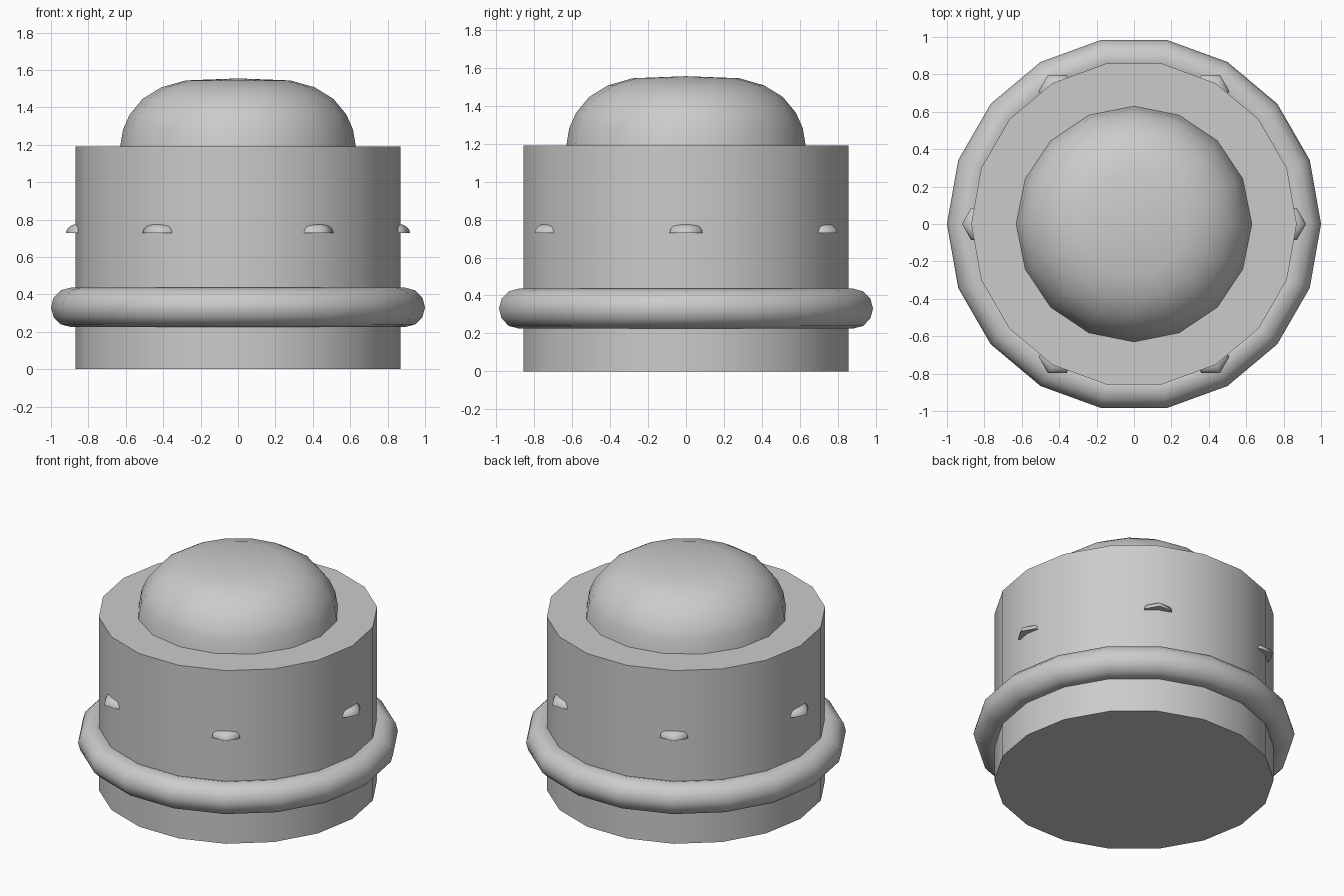
import bpy, math

if "Cube" in bpy.data.objects:
    bpy.data.objects.remove(bpy.data.objects["Cube"])

grey = bpy.data.materials.new("plain grey")
grey.diffuse_color = (0.6, 0.6, 0.6, 1)
grey.use_nodes = True
grey.node_tree.nodes["Principled BSDF"].inputs["Base Color"].default_value = grey.diffuse_color

# Rounded dome outline as fractions of radius and height, rim to crown
DOME = [(1, 0), (0.976, 0.25), (0.92, 0.47), (0.81, 0.70), (0.65, 0.87), (0.445, 0.97)]


def finish(obj, name, angle):
    obj.name = name
    obj.data.materials.clear()
    obj.data.materials.append(grey)
    bpy.ops.object.select_all(action='DESELECT')
    obj.select_set(True)
    bpy.context.view_layer.objects.active = obj
    bpy.ops.object.shade_smooth_by_angle(angle=math.radians(angle))


def dome(name, radius, height, sides, loc, angle):
    verts, faces = [], []
    for r, z in DOME:
        for i in range(sides):
            a = 2 * math.pi * i / sides
            verts.append((r * radius * math.cos(a), r * radius * math.sin(a), z * height))
    verts.append((0, 0, height))
    top, last = len(verts) - 1, (len(DOME) - 1) * sides
    for i in range(sides):
        j = (i + 1) % sides
        for k in range(0, last, sides):
            faces.append((k + i, k + j, k + sides + j, k + sides + i))
        faces.append((last + i, last + j, top))
    faces.append(tuple(reversed(range(sides))))
    me = bpy.data.meshes.new(name)
    me.from_pydata(verts, [], faces)
    obj = bpy.data.objects.new(name, me)
    bpy.context.collection.objects.link(obj)
    obj.location = loc
    finish(obj, name, angle)


# Drum body, turned so a corner lies on the x axis
bpy.ops.mesh.primitive_cylinder_add(vertices=18, radius=0.87, depth=1.19,
                                    location=(0, 0, 0.595), rotation=(0, 0, math.pi / 2))
finish(bpy.context.object, "drum_body", 30)

# Round band near the base
bpy.ops.mesh.primitive_torus_add(major_segments=18, minor_segments=12, major_radius=0.895,
                                 minor_radius=0.105, location=(0, 0, 0.331))
finish(bpy.context.object, "lower_band", 50)

# Dome on top
dome("top_dome", 0.63, 0.365, 16, (0, 0, 1.19), 40)

# Six small half-sunk studs
for n in range(6):
    a = math.radians(60 * n)
    dome(f"stud_{n + 1}", 0.1, 0.05, 6,
         (0.82 * math.cos(a), 0.82 * math.sin(a), 0.728), 65)
